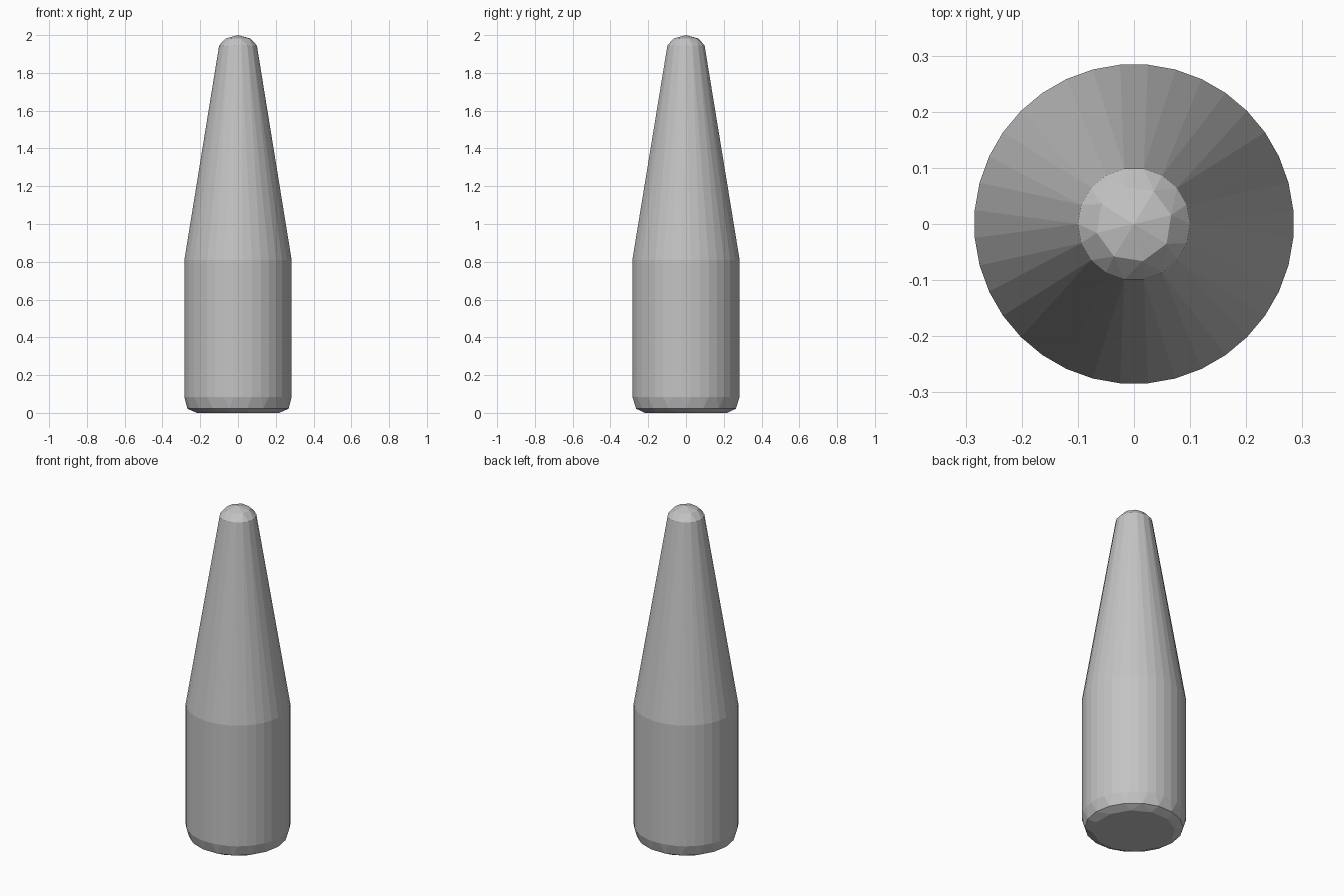
import bpy, bmesh
from math import cos, sin, pi

cube = bpy.data.objects.get("Cube")
if cube:
    bpy.data.objects.remove(cube, do_unlink=True)

# Plain grey material
grey = bpy.data.materials.new("plain grey")
grey.use_nodes = True
colour = (0.55, 0.55, 0.55, 1)
grey.diffuse_color = colour
grey.node_tree.nodes["Principled BSDF"].inputs["Base Color"].default_value = colour

# Rings of the body: radius, height, sides, turn in steps
rings = [
    (0.225, 0.0, 12, 0.5),     # flat base
    (0.268, 0.022, 18, 0.0),   # faceted lower edge
    (0.285, 0.085, 36, 0.5),   # cylinder bottom
    (0.285, 0.81, 36, 0.5),    # shoulder
    (0.1, 1.945, 18, 0.0),     # narrow end of the cone
    (0.068, 1.982, 8, 0.3),    # faceted round tip
]

# Tapered body wrapped tightly around the rings
bm = bmesh.new()
for radius, height, sides, turn in rings:
    for i in range(sides):
        a = 2 * pi * (i + turn) / sides
        bm.verts.new((radius * cos(a), radius * sin(a), height))
bm.verts.new((0, 0, 2))
hull = bmesh.ops.convex_hull(bm, input=bm.verts[:])
loose = [v for v in bm.verts if not v.link_faces]
bmesh.ops.delete(bm, geom=loose, context='VERTS')
bmesh.ops.dissolve_limit(bm, angle_limit=0.01, verts=bm.verts[:], edges=bm.edges[:])
bmesh.ops.recalc_face_normals(bm, faces=bm.faces[:])

mesh = bpy.data.meshes.new("tapered_body")
bm.to_mesh(mesh)
bm.free()
mesh.materials.append(grey)
body = bpy.data.objects.new("tapered_body", mesh)
bpy.context.collection.objects.link(body)
